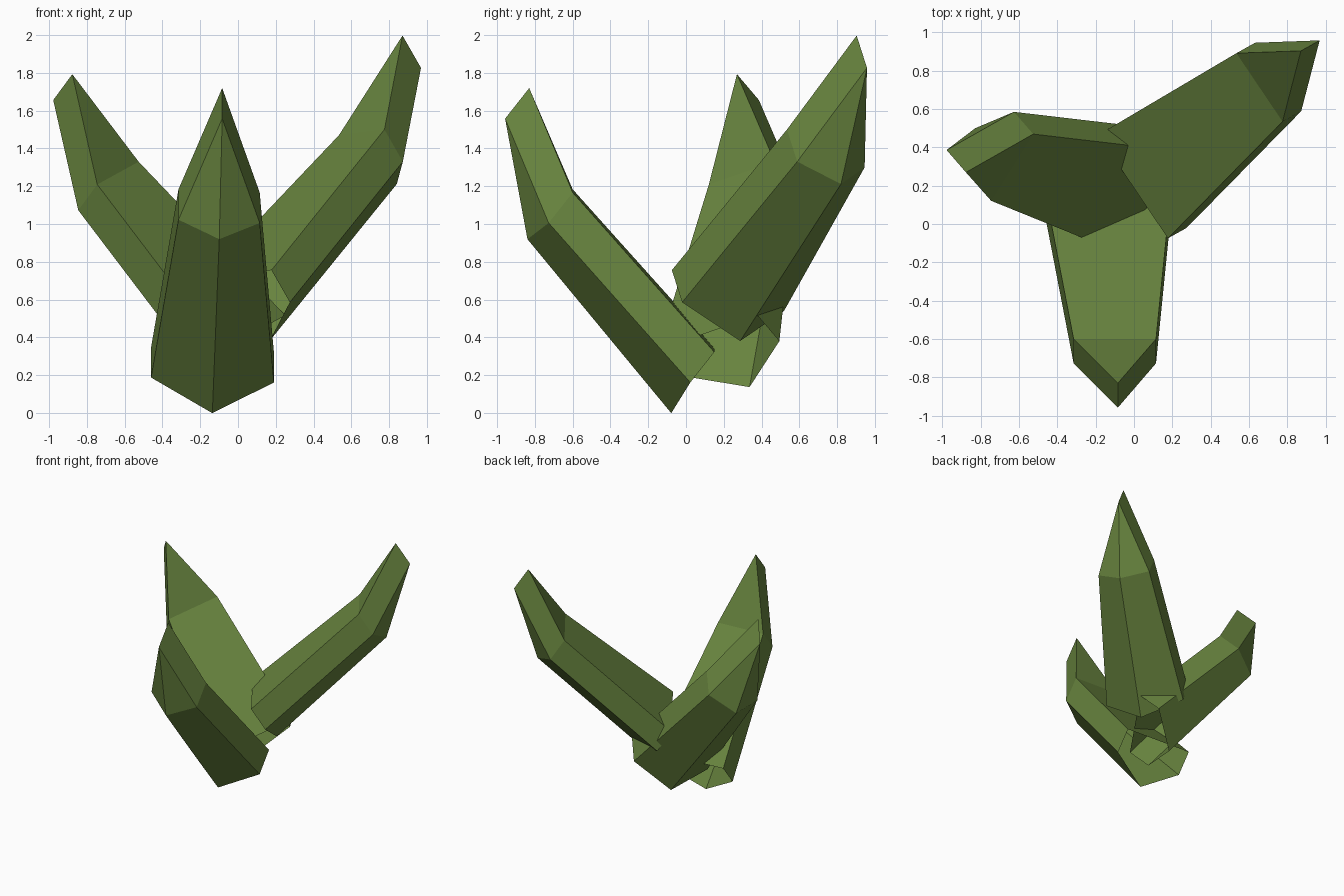
import bpy
import bmesh
from mathutils import Vector

cube = bpy.data.objects.get("Cube")
if cube:
    bpy.data.objects.remove(cube, do_unlink=True)

green = bpy.data.materials.new("leaf_green")
green.use_nodes = True
colour = (0.14, 0.235, 0.05, 1)
green.diffuse_color = colour
green.node_tree.nodes["Principled BSDF"].inputs["Base Color"].default_value = colour

DEPTH = 0.205    # thickness of the leaf's side walls
LENGTH = 1.126   # from the open base to the bend
TIP = 1.652      # from the open base to the tip


def ring(along, half_width, keel_along, keel_depth):
    """Five-sided section as (across, along, outward): flat inside, keeled outside."""
    return [(-half_width, along, 0), (half_width, along, 0),
            (half_width, along, DEPTH), (0, keel_along, keel_depth),
            (-half_width, along, DEPTH)]


def build_leaf(name, centre, across, along, outward):
    """Hollow blade, open at the base and folded to a short edge at the tip."""
    centre, across, along, outward = map(Vector, (centre, across, along, outward))
    bm = bmesh.new()

    def add(points):
        return [bm.verts.new(centre + across * a + along * l + outward * o)
                for a, l, o in points]

    base = add(ring(0, 0.325, -0.03, 0.40))
    bend = add(ring(LENGTH, 0.215, LENGTH + 0.03, 0.354))
    inner, outer = add([(0, TIP, -0.194), (0, TIP, 0.012)])

    # Long walls
    for i in range(5):
        j = (i + 1) % 5
        bm.faces.new((bend[i], bend[j], base[j], base[i]))

    # Pointed end
    in_l, in_r, side_r, keel, side_l = bend
    for face in ((inner, in_r, in_l), (inner, outer, side_r, in_r),
                 (outer, keel, side_r), (outer, side_l, keel),
                 (outer, inner, in_l, side_l)):
        bm.faces.new(face)

    mesh = bpy.data.meshes.new(name)
    bm.to_mesh(mesh)
    bm.free()
    mesh.materials.append(green)
    bpy.context.collection.objects.link(bpy.data.objects.new(name, mesh))


# Three leaves fanned around the middle
build_leaf("front_leaf", (-0.135, 0.15, 0.335), (1, 0, -0.04),
           (0.031, -0.666, 0.746), (0, -0.62, -0.785))
build_leaf("right_leaf", (0.085, 0.115, 0.425), (-0.51, -0.81, -0.28),
           (-0.64, 0.16, 0.75), (-0.49, 0.565, -0.665))
build_leaf("back_left_leaf", (-0.005, 0.195, 0.733), (-0.56, 0.83, -0.07),
           (0.586, 0.46, 0.668), (0.475, 0.265, -0.83))
